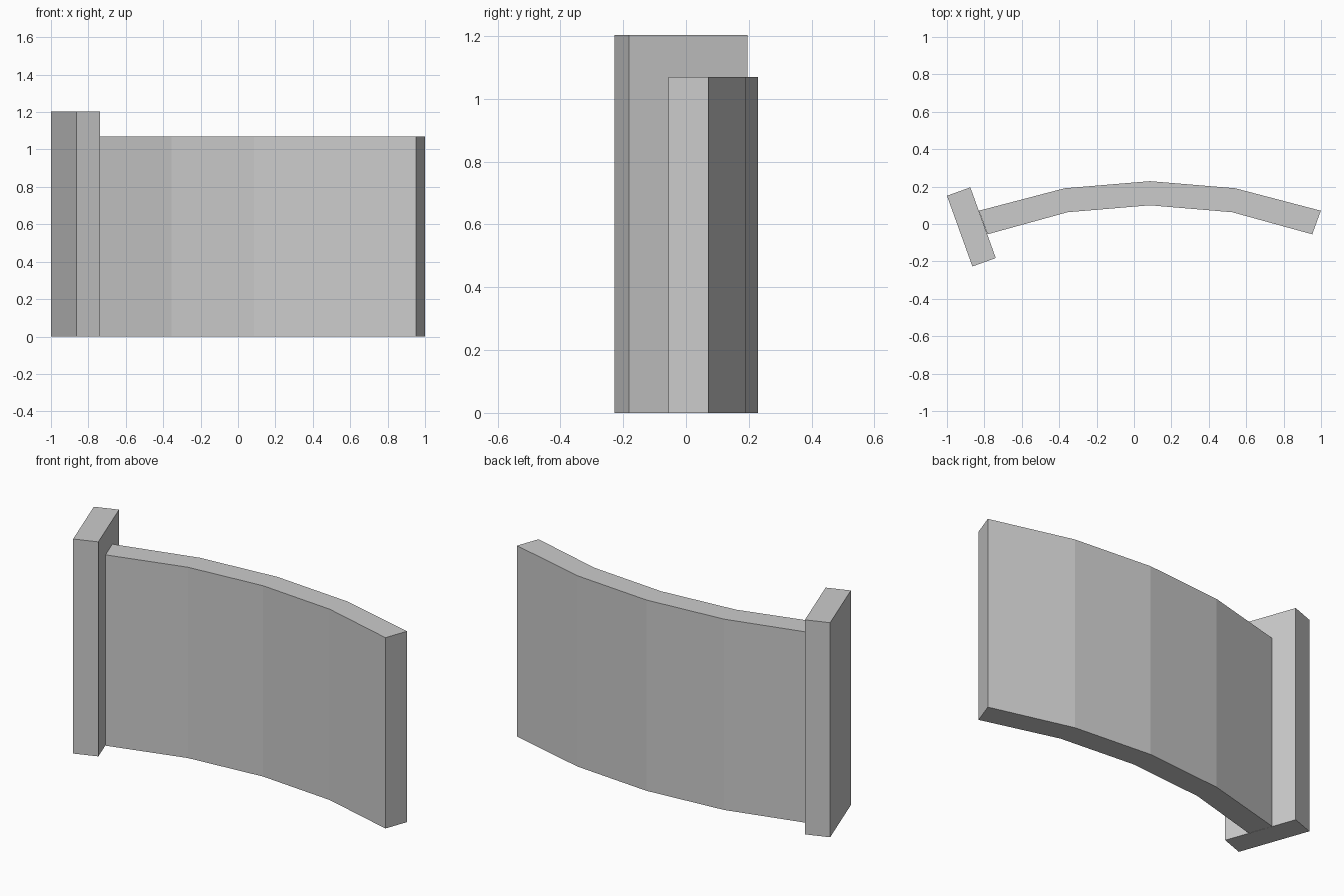
import bpy, bmesh

if "Cube" in bpy.data.objects:
    bpy.data.objects.remove(bpy.data.objects["Cube"])


def extrude_plan(name, outline, height):
    """Raise a plan outline from the ground to a solid of the given height."""
    bm = bmesh.new()
    base = bm.faces.new([bm.verts.new((x, y, 0)) for x, y in outline])
    top = bmesh.ops.extrude_face_region(bm, geom=[base], use_keep_orig=True)
    verts = [g for g in top["geom"] if isinstance(g, bmesh.types.BMVert)]
    bmesh.ops.translate(bm, verts=verts, vec=(0, 0, height))
    bmesh.ops.recalc_face_normals(bm, faces=bm.faces[:])
    mesh = bpy.data.meshes.new(name)
    bm.to_mesh(mesh)
    bm.free()
    obj = bpy.data.objects.new(name, mesh)
    bpy.context.collection.objects.link(obj)
    return obj


def mirrored(half, cx):
    """Full left-to-right line from its middle-to-right half (offsets from cx)."""
    left = [(cx - dx, y) for dx, y in reversed(half[1:])]
    return left + [(cx + dx, y) for dx, y in half]


# Curved wall panel: four straight segments, symmetric about its middle
middle_x = 0.085
back_line = mirrored([(0, 0.229), (0.456, 0.191), (0.914, 0.071)], middle_x)
front_line = mirrored([(0, 0.100), (0.440, 0.063), (0.868, -0.055)], middle_x)
extrude_plan("curved_wall", front_line + back_line[::-1], 1.07)

# Taller end post, turned to sit square against the wall's left end
extrude_plan("end_post", [(-1.0, 0.151), (-0.864, -0.227),
                          (-0.739, -0.182), (-0.875, 0.196)], 1.203)
